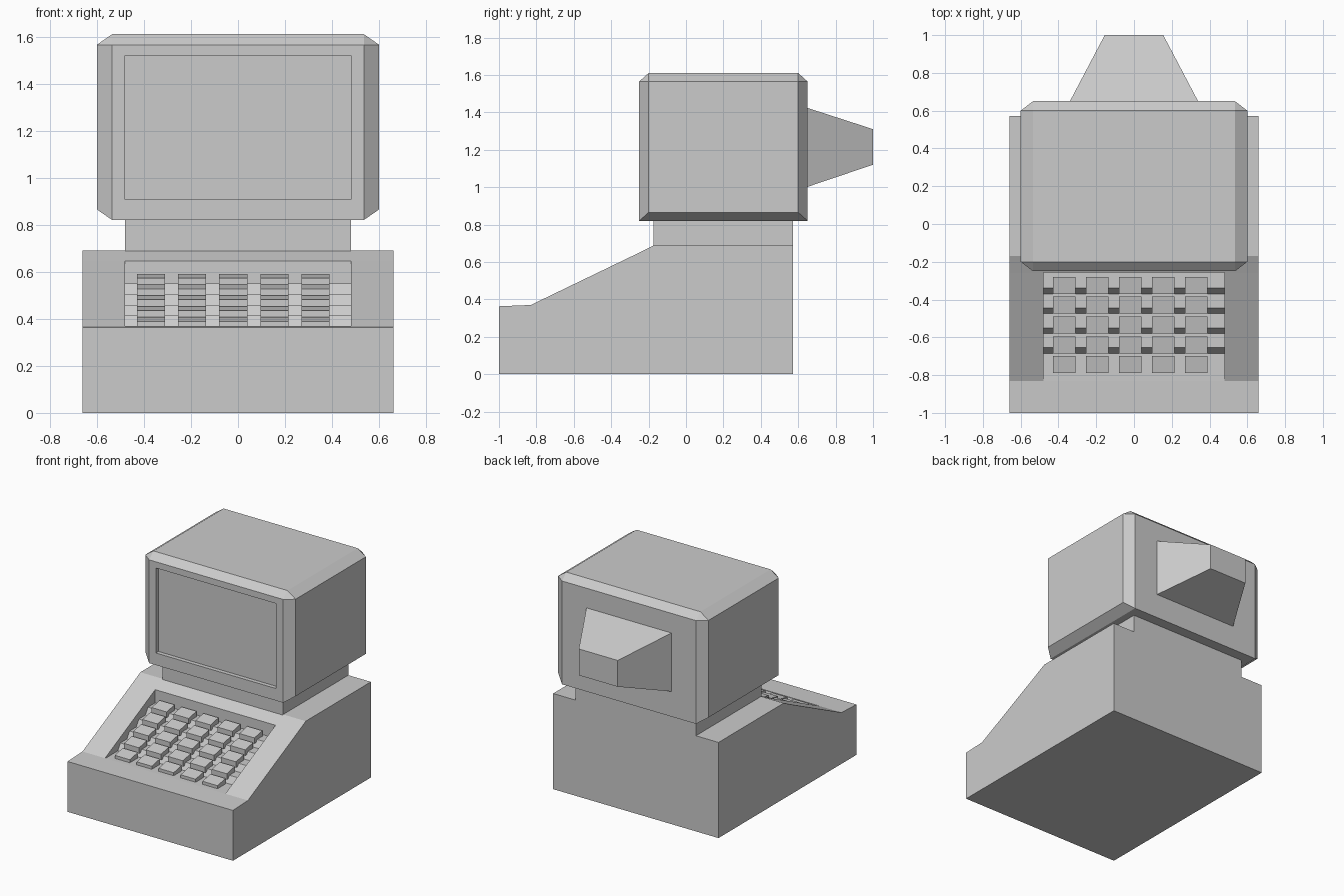
import bpy, bmesh

if "Cube" in bpy.data.objects:
    bpy.data.objects.remove(bpy.data.objects["Cube"])


def finish(bm, name):
    bmesh.ops.dissolve_limit(bm, angle_limit=0.001, verts=bm.verts[:], edges=bm.edges[:])
    bmesh.ops.recalc_face_normals(bm, faces=bm.faces[:])
    mesh = bpy.data.meshes.new(name)
    bm.to_mesh(mesh)
    bm.free()
    ob = bpy.data.objects.new(name, mesh)
    bpy.context.collection.objects.link(ob)
    return ob


def add_prism(bm, profile, x0, x1):
    """Extrude a (y, z) profile along x."""
    face = bm.faces.new([bm.verts.new((x0, y, z)) for y, z in profile])
    geom = bmesh.ops.extrude_face_region(bm, geom=[face])["geom"]
    verts = [g for g in geom if isinstance(g, bmesh.types.BMVert)]
    bmesh.ops.translate(bm, verts=verts, vec=(x1 - x0, 0, 0))
    # extrusion may drop the start cap, so close any hole
    bmesh.ops.holes_fill(bm, edges=[e for e in bm.edges if e.is_boundary])


def prism(name, profile, half):
    bm = bmesh.new()
    add_prism(bm, profile, -half, half)
    return finish(bm, name)


def rect(y0, y1, z0, z1):
    return [(y0, z0), (y1, z0), (y1, z1), (y0, z1)]


def hull(name, half_points):
    """Convex solid from points mirrored across x."""
    bm = bmesh.new()
    for x, y, z in half_points:
        bm.verts.new((x, y, z))
        bm.verts.new((-x, y, z))
    res = bmesh.ops.convex_hull(bm, input=bm.verts[:])
    junk = {g for g in res["geom_interior"] + res["geom_unused"]
            if isinstance(g, bmesh.types.BMVert)}
    bmesh.ops.delete(bm, geom=list(junk), context='VERTS')
    return finish(bm, name)


def cut(target, cutter):
    mod = target.modifiers.new("recess", 'BOOLEAN')
    mod.operation, mod.solver, mod.object = 'DIFFERENCE', 'EXACT', cutter
    cutter.hide_render = True
    cutter.hide_set(True)


# Base with sloped front deck
base = prism("base", [(-1, 0), (-1, 0.363), (-0.83, 0.37), (-0.26, 0.645),
                      (-0.17, 0.69), (0.572, 0.69), (0.572, 0)], 0.66)

# Stepped keyboard well
PITCH, RISE, FLOOR = 0.105, 0.046, 0.367
steps = [(-0.83, FLOOR)]
for i in range(4):
    y = -0.685 + i * PITCH
    steps += [(y, FLOOR + i * RISE), (y + 0.03, FLOOR + (i + 1) * RISE)]
steps += [(-0.258, FLOOR + 4 * RISE), (-0.258, 0.9), (-0.83, 0.9)]
cut(base, prism("keyboard_well_cutter", steps, 0.48))

# Keys: five rows of five, with tilted tops
bm = bmesh.new()
for row in range(5):
    y, z = -0.79 + row * PITCH, FLOOR + row * RISE
    low = z - (0.02 if row else 0.005)
    side = [(y, low), (y, z + 0.022), (y + 0.09, z + 0.04), (y + 0.09, low)]
    for col in range(5):
        x = -0.43 + col * 0.175
        add_prism(bm, side, x, x + 0.12)
finish(bm, "keys")

# Neck between base and monitor
prism("neck", rect(-0.175, 0.572, 0.68, 0.83), 0.48)

# Monitor housing with chamfered edges
points = []
for y_face, y_side in ((-0.25, -0.2), (0.65, 0.6)):
    points += [(0.535, y_face, 0.82), (0.535, y_face, 1.565),
               (0.6, y_side, 0.865), (0.6, y_side, 1.565), (0.535, y_side, 1.61)]
monitor = hull("monitor", points)
cut(monitor, prism("screen_cutter", rect(-0.4, -0.22, 0.907, 1.52), 0.48))

# Tapered tube cover at the back
hull("tube_cover", [(x, y, z) for x, y, zs in ((0.342, 0.645, (1.0, 1.425)),
                                              (0.155, 1.0, (1.12, 1.31)))
                    for z in zs])
